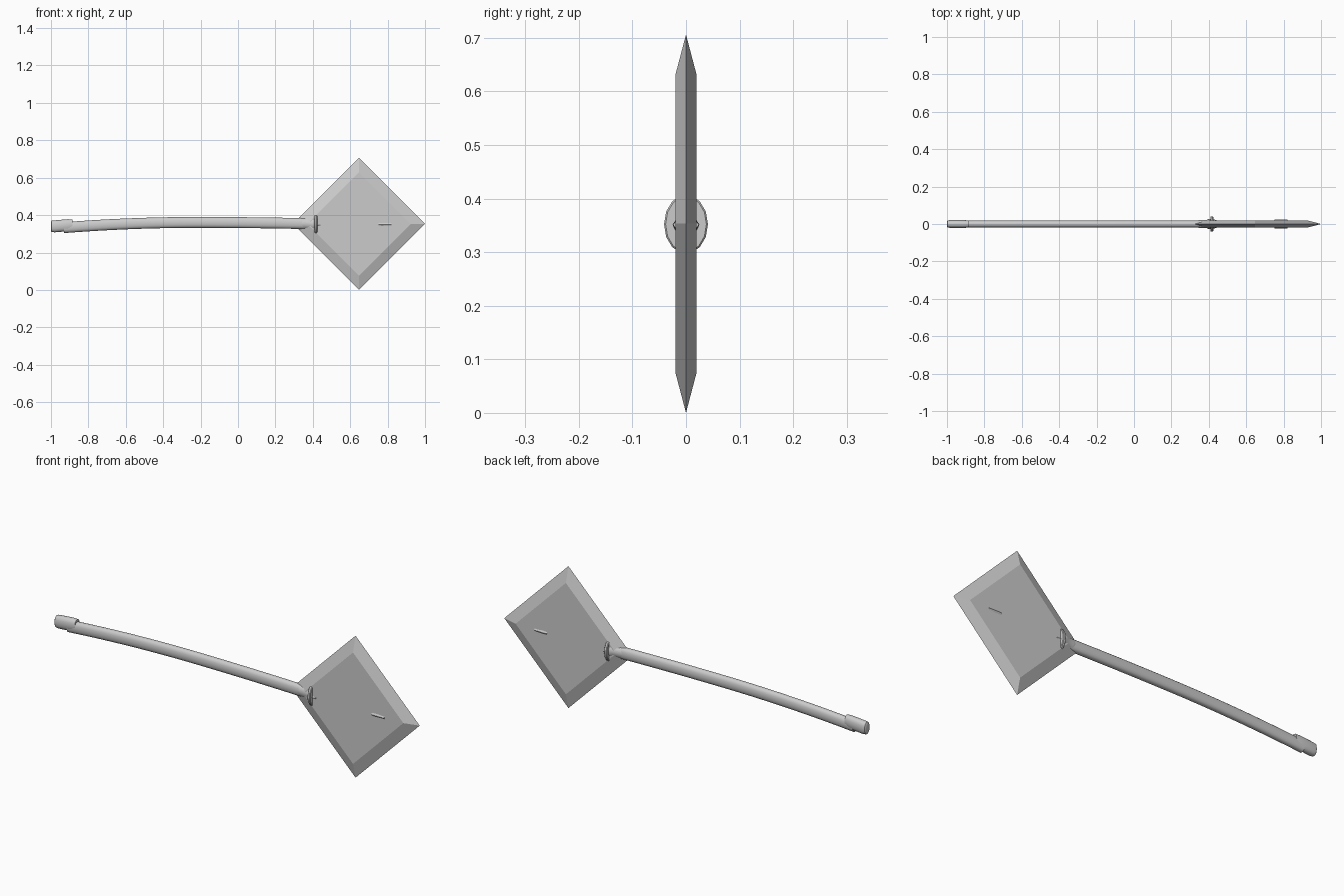
import bpy, bmesh, math

if "Cube" in bpy.data.objects:
    bpy.data.objects.remove(bpy.data.objects["Cube"])


def loft(name, stations, sides=16, angle=40, power=1.0):
    """Skin oval rings along x; each station is (x, z centre, y radius, z radius)."""
    bm = bmesh.new()
    rings = []
    for x, zc, ry, rz in stations:
        ring = []
        for i in range(sides):
            a = 2 * math.pi * i / sides
            c, s = math.cos(a), math.sin(a)
            y = math.copysign(abs(c) ** power, c) * ry
            z = math.copysign(abs(s) ** power, s) * rz
            ring.append(bm.verts.new((x, y, zc + z)))
        rings.append(ring)
    for a, b in zip(rings, rings[1:]):
        for i in range(sides):
            j = (i + 1) % sides
            bm.faces.new((a[i], a[j], b[j], b[i]))
    bm.faces.new(rings[0])
    bm.faces.new(rings[-1])
    return finish(name, bm, angle)


def finish(name, bm, angle=None):
    bmesh.ops.recalc_face_normals(bm, faces=bm.faces)
    me = bpy.data.meshes.new(name)
    bm.to_mesh(me)
    bm.free()
    ob = bpy.data.objects.new(name, me)
    bpy.context.collection.objects.link(ob)
    if angle:
        bpy.context.view_layer.objects.active = ob
        ob.select_set(True)
        bpy.ops.object.shade_smooth_by_angle(angle=math.radians(angle))
        ob.select_set(False)
    return ob


# Square diamond blade with bevelled cutting edges
bm = bmesh.new()
loops = []
for y, r in ((-0.02, 0.277), (0, 0.353), (0.02, 0.277)):
    loops.append([bm.verts.new((0.647 + r * dx, y, 0.353 + r * dz))
                  for dx, dz in ((1, 0), (0, 1), (-1, 0), (0, -1))])
for a, b in zip(loops, loops[1:]):
    for i in range(4):
        j = (i + 1) % 4
        bm.faces.new((a[i], a[j], b[j], b[i]))
bm.faces.new(loops[0])
bm.faces.new(loops[2])
finish("diamond_blade", bm)

# Gently arched oval grip
grip = []
for i in range(17):
    x = -0.93 + 1.29 * i / 16
    zc = 0.361 - 0.047 * ((x + 0.22) / 0.78) ** 2 * (0.72 if x < -0.22 else 0.25)
    grip.append((x, zc, 0.019, 0.029))
loft("grip", grip, power=0.85)

# Rounded pommel cap
loft("pommel", [(-1.0, 0.340, 0.014, 0.024), (-0.996, 0.340, 0.019, 0.030),
                (-0.98, 0.340, 0.021, 0.032), (-0.91, 0.346, 0.021, 0.032),
                (-0.885, 0.348, 0.019, 0.029)], power=0.85)

# Collar between grip and guard
loft("collar", [(0.34, 0.355, 0.019, 0.028), (0.355, 0.355, 0.022, 0.029),
                (0.39, 0.353, 0.022, 0.028), (0.398, 0.353, 0.026, 0.035),
                (0.412, 0.353, 0.026, 0.035)])

# Thin oval guard
loft("guard", [(0.409, 0.352, 0.038, 0.052), (0.412, 0.352, 0.041, 0.055),
               (0.421, 0.352, 0.041, 0.055), (0.424, 0.352, 0.038, 0.052)], sides=14)

# Short sleeve past the guard and the raised stud further along the blade
loft("sleeve", [(0.42, 0.348, 0.024, 0.018), (0.442, 0.348, 0.022, 0.016)], sides=8)
loft("blade_stud", [(0.75, 0.351, 0.024, 0.017), (0.77, 0.351, 0.025, 0.017),
                    (0.82, 0.351, 0.024, 0.015)], sides=8)
